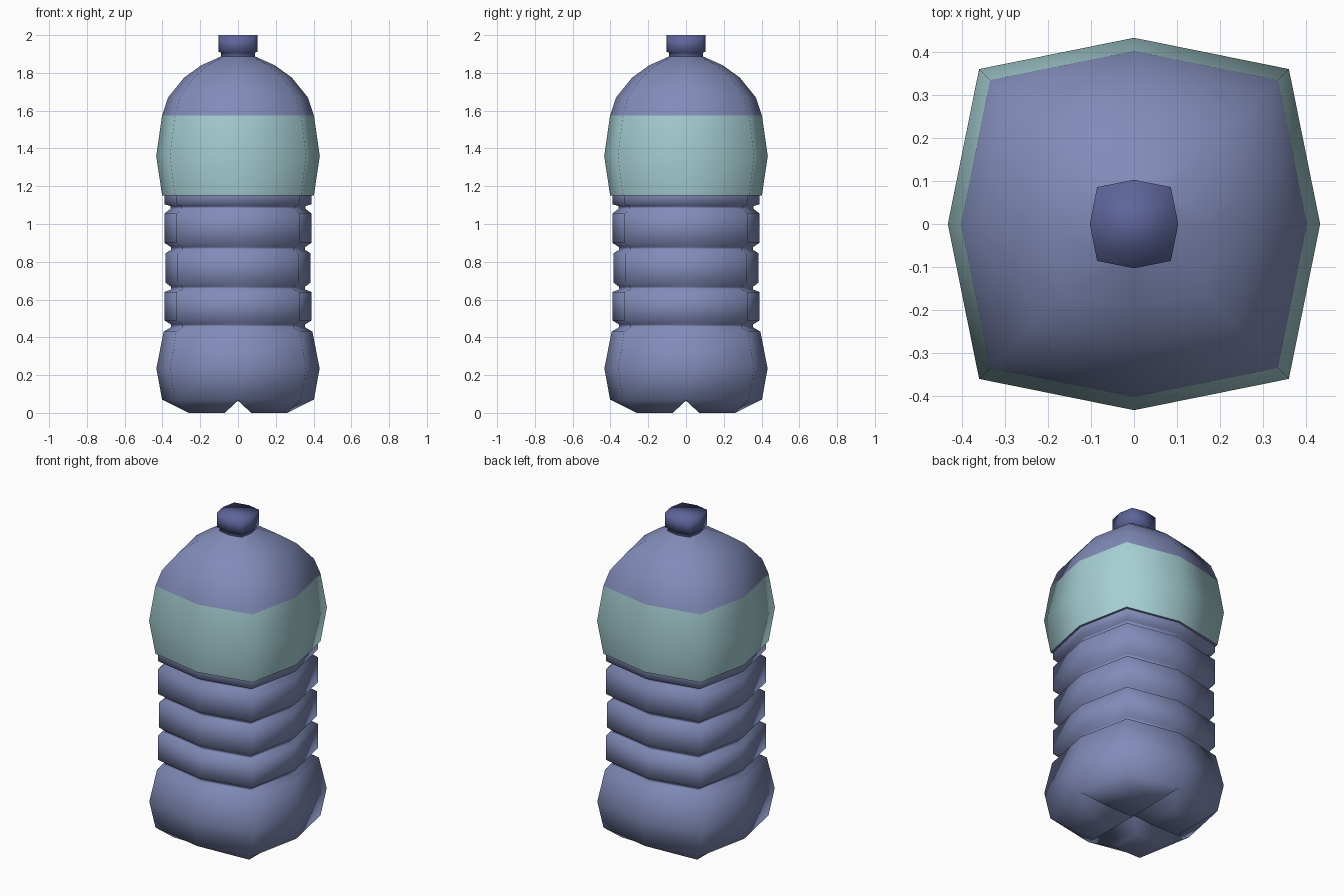
import bpy, bmesh, math

if "Cube" in bpy.data.objects:
    bpy.data.objects.remove(bpy.data.objects["Cube"])

DIAG = 0.832  # corner coordinate relative to the mid-side radius


def ring(bm, r, z):
    d = r * DIAG
    pts = [(r, 0), (d, d), (0, r), (-d, d), (-r, 0), (-d, -d), (0, -r), (d, -d)]
    return [bm.verts.new((x, y, z)) for x, y in pts]


def loft(bm, profile):
    rings = [ring(bm, r, z) for r, z in profile]
    for a, b in zip(rings, rings[1:]):
        for i in range(8):
            j = (i + 1) % 8
            bm.faces.new((a[i], a[j], b[j], b[i]))
    return rings


def finish(bm, name, color, angle):
    me = bpy.data.meshes.new(name)
    bm.to_mesh(me)
    bm.free()
    ob = bpy.data.objects.new(name, me)
    bpy.context.collection.objects.link(ob)
    mat = bpy.data.materials.get(str(color)) or bpy.data.materials.new(str(color))
    mat.diffuse_color = (*color, 1)
    mat.use_nodes = True
    mat.node_tree.nodes["Principled BSDF"].inputs["Base Color"].default_value = mat.diffuse_color
    me.materials.append(mat)
    bpy.ops.object.select_all(action='DESELECT')
    ob.select_set(True)
    bpy.context.view_layer.objects.active = ob
    bpy.ops.object.shade_smooth_by_angle(angle=math.radians(angle))
    return ob


BLUE, TEAL, NAVY = (0.22, 0.26, 0.48), (0.38, 0.62, 0.65), (0.11, 0.13, 0.32)

# Lower body: bulged base, three ribs with grooves, collar under the label
profile = [(0.402, 0.07), (0.432, 0.235), (0.394, 0.43)]
for z0, z1, r in ((0.49, 0.64, 0.39), (0.69, 0.845, 0.384), (0.9, 1.055, 0.39)):
    profile += [(0.355, z0 - 0.037), (0.355, z0 - 0.022), (r, z0), (r, z1)]
profile += [(0.358, 1.08), (0.358, 1.095), (0.39, 1.105), (0.39, 1.15), (0.402, 1.152)]
bm = bmesh.new()
base = loft(bm, profile)[0]

# Underside: four feet separated by a cross of V grooves
centre = bm.verts.new((0, 0, 0.065))
IN, OUT = 0.07, 0.26
for q in range(4):
    c, s = round(math.cos(q * math.pi / 2)), round(math.sin(q * math.pi / 2))
    foot = [bm.verts.new((x * c - y * s, x * s + y * c, 0))
            for x, y in ((IN, IN), (OUT, IN), (OUT, OUT), (IN, OUT))]
    a, b, d = base[2 * q], base[2 * q + 1], base[(2 * q + 2) % 8]
    bm.faces.new(foot[::-1])
    bm.faces.new((centre, foot[0], foot[1], a))
    bm.faces.new((a, foot[1], foot[2], b))
    bm.faces.new((b, foot[2], foot[3], d))
    bm.faces.new((d, foot[3], foot[0], centre))
finish(bm, "lower_body", BLUE, 75)

# Label band
bm = bmesh.new()
loft(bm, [(0.402, 1.152), (0.433, 1.36), (0.402, 1.575)])
finish(bm, "label_band", TEAL, 75)

# Domed shoulder
bm = bmesh.new()
loft(bm, [(0.402, 1.575), (0.37, 1.67), (0.285, 1.775), (0.195, 1.84), (0.09, 1.887)])
finish(bm, "shoulder", BLUE, 75)

# Neck and cap
bm = bmesh.new()
top = loft(bm, [(0.09, 1.885), (0.09, 1.907), (0.103, 1.912), (0.103, 2.0)])[-1]
bm.faces.new(top)
finish(bm, "cap", NAVY, 100)
